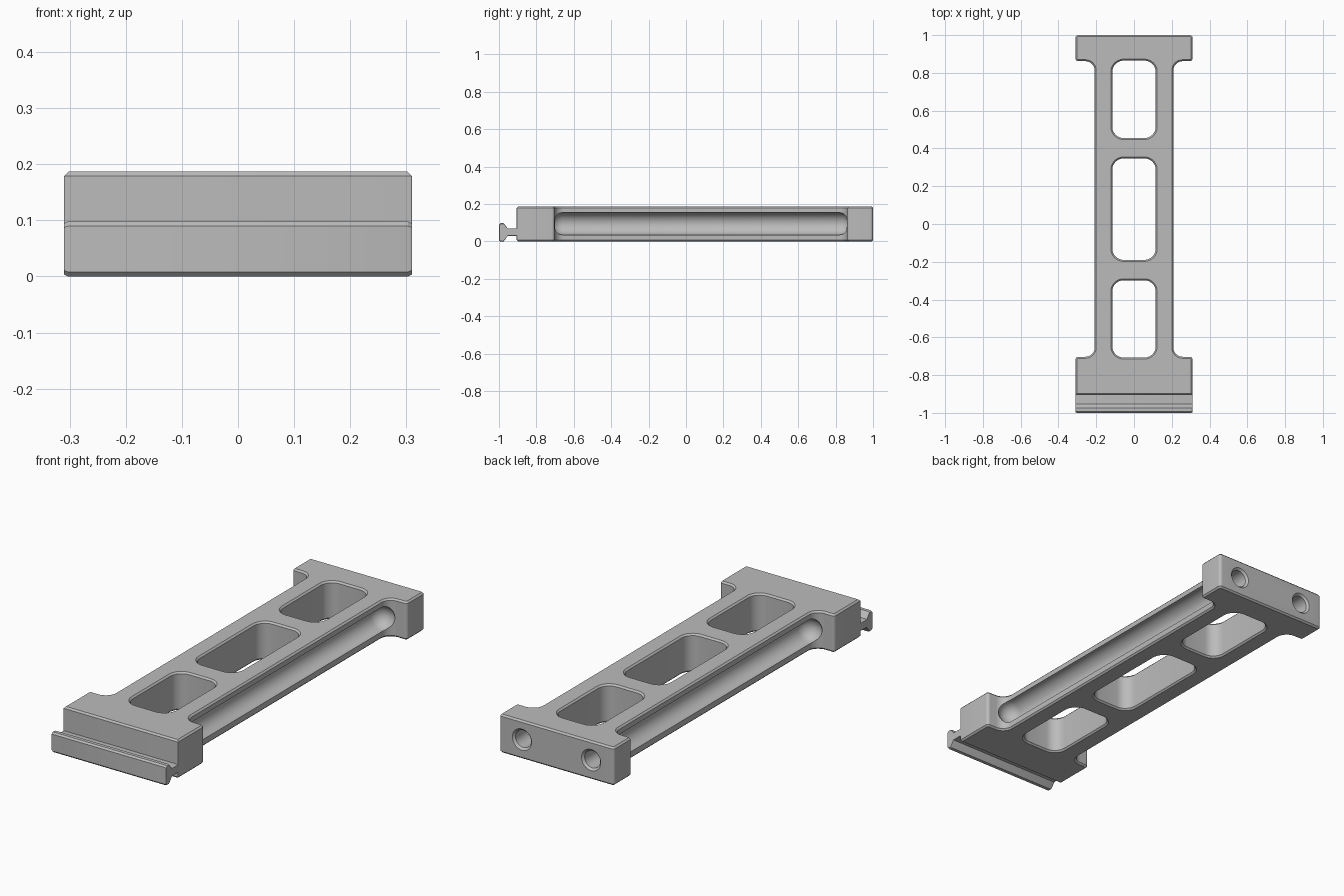
import bpy, bmesh, math
from mathutils import Vector

if "Cube" in bpy.data.objects:
    bpy.data.objects.remove(bpy.data.objects["Cube"])

grey = bpy.data.materials.new("plain grey")
grey.diffuse_color = (0.5, 0.5, 0.5, 1)
grey.use_nodes = True
grey.node_tree.nodes["Principled BSDF"].inputs["Base Color"].default_value = grey.diffuse_color
H, C = 0.187, 0.008          # body height, chamfer size


def round_poly(corners, d=0.0, n=8):
    """Counter-clockwise (x, y, radius) corners, moved inwards by d, then rounded."""
    out = []
    for i, (x, y, r) in enumerate(corners):
        p = Vector((x, y))
        a = (p - Vector(corners[i - 1][:2])).normalized()
        b = (Vector(corners[(i + 1) % len(corners)][:2]) - p).normalized()
        turn = 1 if a.cross(b) > 0 else -1
        na, nb = Vector((-a.y, a.x)), Vector((-b.y, b.x))
        r = max(r - turn * d, 0.001)
        p = p + (na + nb) * d
        centre = p + (na + nb) * turn * r
        for k in range(n + 1):
            t = k / n * math.pi / 2
            v = centre - turn * r * (na * math.cos(t) + nb * math.sin(t))
            out.append((v.x, v.y))
    return out


def loft(name, rings):
    """Solid skinned through rings of equal point count, with flat caps."""
    bm = bmesh.new()
    loops = [[bm.verts.new(p) for p in ring] for ring in rings]
    for lo, hi in zip(loops, loops[1:]):
        for i in range(len(lo)):
            j = (i + 1) % len(lo)
            bm.faces.new((lo[i], lo[j], hi[j], hi[i]))
    bm.faces.new(loops[0][::-1])
    bm.faces.new(loops[-1])
    bmesh.ops.recalc_face_normals(bm, faces=bm.faces)
    me = bpy.data.meshes.new(name)
    bm.to_mesh(me)
    bm.free()
    me.materials.append(grey)
    ob = bpy.data.objects.new(name, me)
    bpy.context.collection.objects.link(ob)
    return ob


def prism(name, corners, steps):
    return loft(name, [[(x, y, z) for x, y in round_poly(corners, d)] for z, d in steps])


def rod(name, x, z, steps, n=40):
    """Turned solid along y from (y, radius) steps."""
    return loft(name, [[(x + r * math.cos(2 * math.pi * k / n), y,
                         z + r * math.sin(2 * math.pi * k / n)) for k in range(n)]
                       for y, r in steps])


# main frame: web between two wider end blocks, chamfered top and bottom
right = [(0.31, -0.905, 0.002), (0.31, -0.703, 0.015), (0.208, -0.703, 0.05),
         (0.208, 0.862, 0.05), (0.31, 0.862, 0.015), (0.31, 1.0, 0.015)]
outline = right + [(-x, y, r) for x, y, r in reversed(right)]
frame = prism("frame", outline, [(0, C), (C, 0), (H - C, 0), (H, C)])

cutters = []
# three windows with chamfered rims
for y0, y1 in ((-0.715, -0.29), (-0.198, 0.355), (0.447, 0.873)):
    w = [(-0.115, y0 + C, 0.06), (0.115, y0 + C, 0.06),
         (0.115, y1 - C, 0.06), (-0.115, y1 - C, 0.06)]
    cutters.append(prism("window_cutter", w, [(-0.01, -0.018), (C, 0),
                                              (H - C, 0), (H + 0.01, -0.018)]))
for s in (-1, 1):
    # long side groove with rounded ends
    R, a, b = 0.06, -0.72, 0.88
    arc = [math.radians(t) for t in range(5, 91, 17)]
    steps = ([(a + R - R * math.cos(t), R * math.sin(t)) for t in arc] +
             [(b - R + R * math.cos(t), R * math.sin(t)) for t in reversed(arc)])
    cutters.append(rod("groove_cutter", s * 0.203, 0.095, steps))
    # countersunk blind hole in the back face
    cutters.append(rod("hole_cutter", s * 0.187, 0.095,
                       [(0.895, 0.042), (0.99, 0.042), (1.01, 0.062)]))

for c in cutters:
    m = frame.modifiers.new("cut", 'BOOLEAN')
    m.operation, m.solver, m.object = 'DIFFERENCE', 'EXACT', c
    bpy.context.view_layer.objects.active = frame
    bpy.ops.object.modifier_apply(modifier=m.name)
    bpy.data.objects.remove(c)

# front rail: flared lip on a thin neck
profile = [(-0.902, 0.03), (-0.902, 0.07), (-0.953, 0.07), (-0.975, 0.098), (-0.992, 0.098),
           (-1.0, 0.09), (-1.0, 0.008), (-0.992, 0.0), (-0.975, 0.0), (-0.953, 0.03)]
mid = Vector((-0.965, 0.049))
ends = []
for x, k in ((-0.31, 0.93), (-0.303, 1), (0.303, 1), (0.31, 0.93)):
    ends.append([(x, max(mid.x + (y - mid.x) * k, y) if y < -0.98 else y,
                  mid.y + (z - mid.y) * k) for y, z in profile])
rail = loft("front_rail", ends)

# smooth the round surfaces, keep the edges crisp
for ob in (frame, rail):
    bpy.ops.object.select_all(action='DESELECT')
    ob.select_set(True)
    bpy.context.view_layer.objects.active = ob
    bpy.ops.object.shade_smooth_by_angle(angle=math.radians(25))
